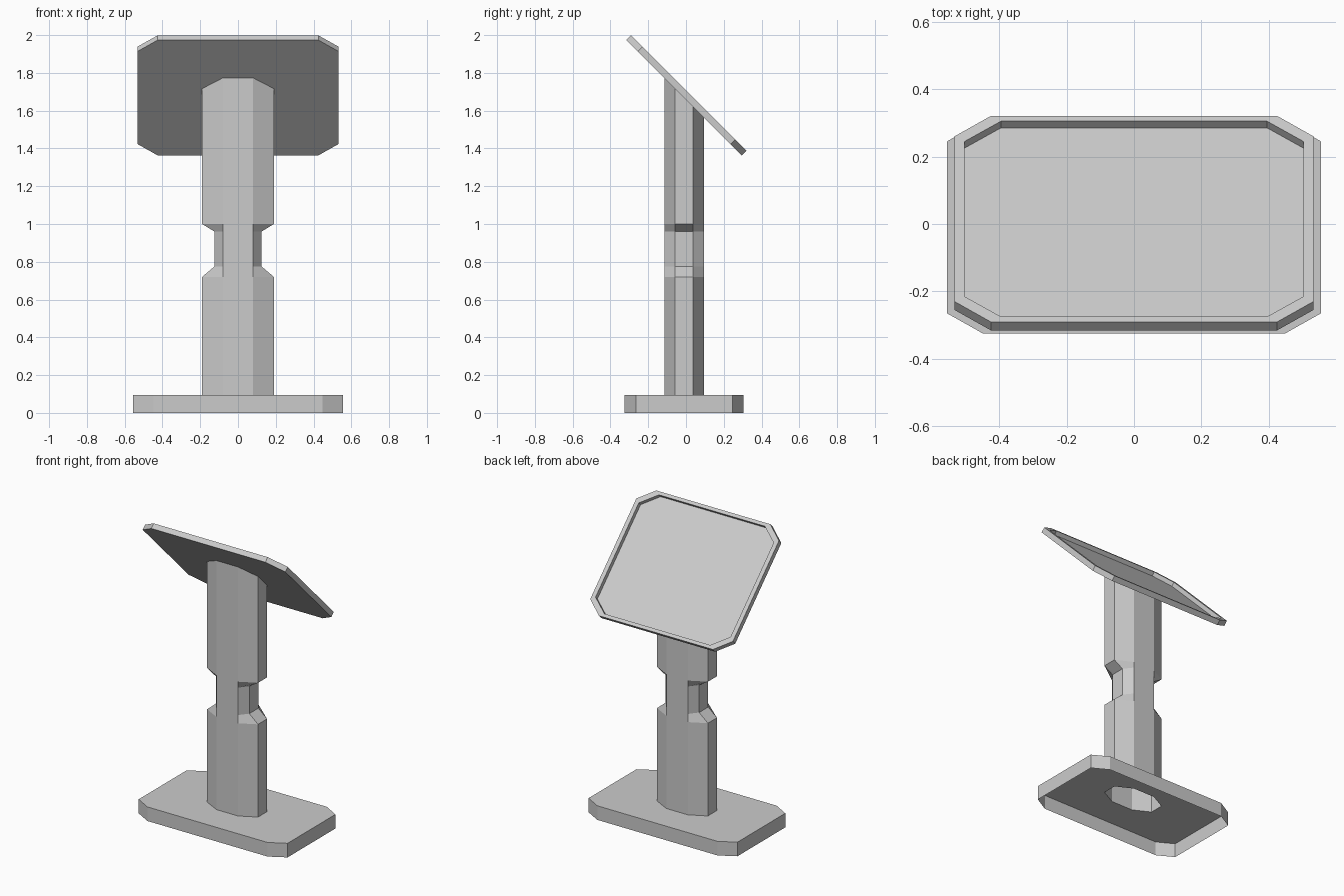
import bpy
import math

if "Cube" in bpy.data.objects:
    bpy.data.objects.remove(bpy.data.objects["Cube"])

def octagon(hx, hy, cx, cy, z, yc=0.0):
    """Counter-clockwise chamfered rectangle; z may be a function of y."""
    x, y = hx - cx, hy - cy
    pts = [(x, -hy), (hx, -y), (hx, y), (x, hy), (-x, hy), (-hx, y), (-hx, -y), (-x, -hy)]
    height = z if callable(z) else (lambda _: z)
    return [(px, py + yc, height(py + yc)) for px, py in pts]

def loft(name, rings, cap_start=False, cap_end=False):
    """Skin successive eight-point rings with flat quads."""
    n = 8
    verts = [p for ring in rings for p in ring]
    faces = []
    for r in range(len(rings) - 1):
        a, b = r * n, (r + 1) * n
        for i in range(n):
            j = (i + 1) % n
            faces.append((a + i, a + j, b + j, b + i))
    if cap_start:
        faces.append(tuple(reversed(range(n))))
    if cap_end:
        faces.append(tuple(range(len(verts) - n, len(verts))))
    mesh = bpy.data.meshes.new(name)
    mesh.from_pydata(verts, [], faces)
    obj = bpy.data.objects.new(name, mesh)
    bpy.context.collection.objects.link(obj)
    return obj

YC = -0.01      # shared centre line of base and column
BASE_TOP = 0.095

def wide(z):
    return octagon(0.19, 0.105, 0.11, 0.057, z, YC)

def waist(z):
    return octagon(0.125, 0.105, 0.045, 0.057, z, YC)

# Base: shell open underneath, with an opening below the hollow column
loft("base", [octagon(0.555, 0.315, 0.107, 0.06, 0, YC),
              octagon(0.555, 0.315, 0.107, 0.06, BASE_TOP, YC),
              wide(BASE_TOP)])

# Column: pinched sides at mid height, cut at 45 degrees under the panel
loft("column", [wide(BASE_TOP), wide(0.72), waist(0.775), waist(0.96),
                wide(1.0), wide(lambda y: 1.66 - y)])

# Tilted panel: thin tray with raised rim
T = 0.0354
panel = loft("display_panel", [octagon(0.532, 0.432, 0.107, 0.085, 0),
                               octagon(0.532, 0.432, 0.107, 0.085, T),
                               octagon(0.503, 0.41, 0.108, 0.085, T),
                               octagon(0.503, 0.41, 0.108, 0.085, T - 0.028)],
             cap_start=True, cap_end=True)
panel.location = (0, YC, 1.6685)
panel.rotation_euler = (-math.pi / 4, 0, 0)
